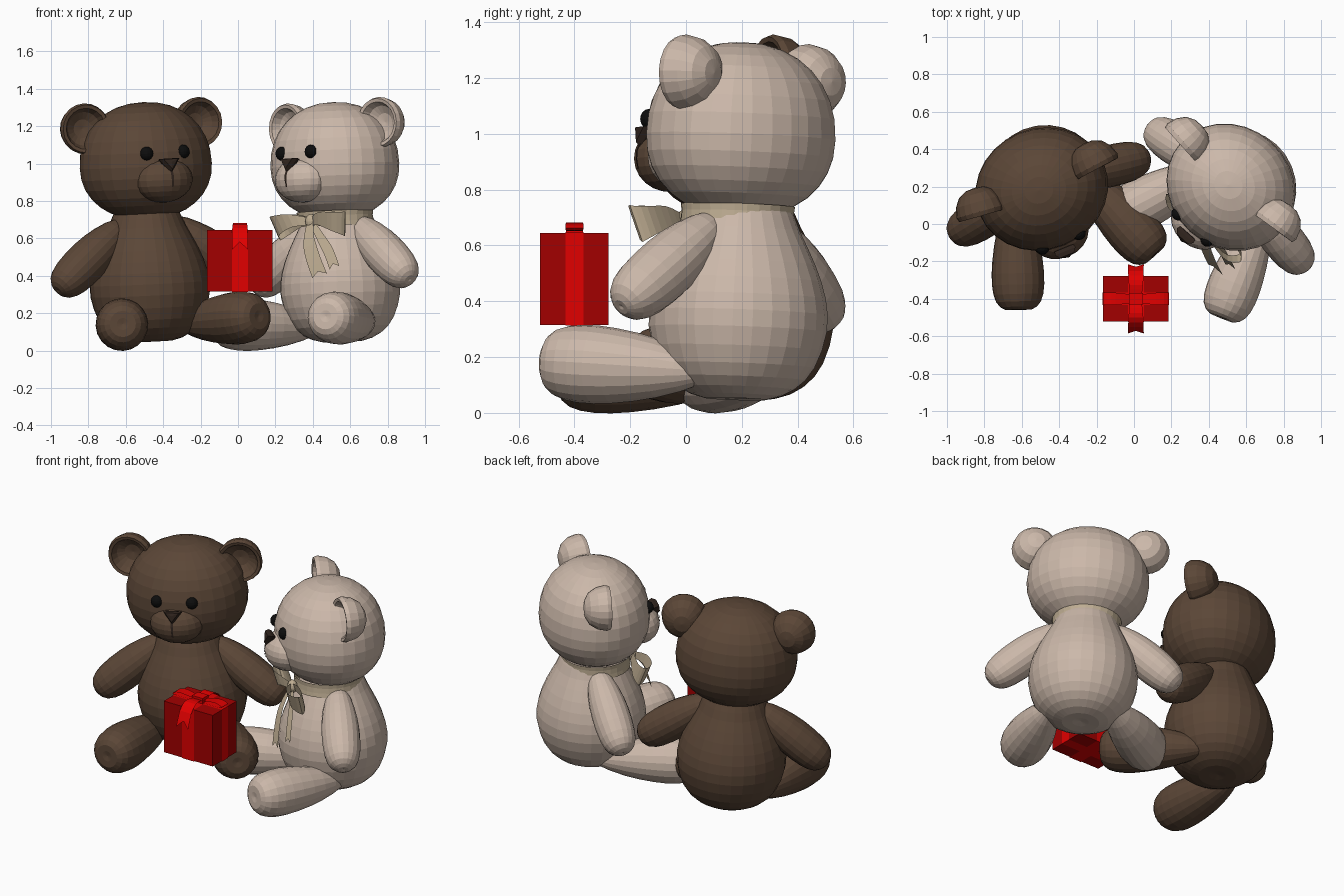
import bpy, bmesh
from math import sin, cos, pi, radians
from mathutils import Matrix, Vector

if "Cube" in bpy.data.objects:
    bpy.data.objects.remove(bpy.data.objects["Cube"])

def material(name, rgb):
    m = bpy.data.materials.new(name)
    m.diffuse_color = (*rgb, 1)
    m.use_nodes = True
    m.node_tree.nodes["Principled BSDF"].inputs["Base Color"].default_value = m.diffuse_color
    return m

BROWN = material("brown_fur", (0.105, 0.062, 0.038))
CREAM = material("cream_fur", (0.60, 0.48, 0.40))
BLACK = material("eye_black", (0.004, 0.004, 0.004))
NOSE = material("nose_dark", (0.03, 0.018, 0.013))
RED = material("box_red", (0.36, 0.0, 0.0))
BRIGHT = material("ribbon_red", (0.75, 0.0, 0.0))
TAN = material("ribbon_tan", (0.52, 0.42, 0.29))

def finish(bm, name, mat, matrix, weld=True):
    if weld:
        bmesh.ops.remove_doubles(bm, verts=bm.verts, dist=1e-5)
        bmesh.ops.recalc_face_normals(bm, faces=bm.faces)
    bm.transform(matrix)
    me = bpy.data.meshes.new(name)
    bm.to_mesh(me)
    bm.free()
    me.materials.append(mat)
    ob = bpy.data.objects.new(name, me)
    bpy.context.collection.objects.link(ob)
    return ob

def smooth_path(pts, k=3):
    """Catmull-Rom curve through the points."""
    p = [Vector(q) for q in pts]
    p = [p[0]] + p + [p[-1]]
    out = []
    for i in range(1, len(p) - 2):
        a, b, c, d = p[i - 1:i + 3]
        for j in range(k):
            t = j / k
            out.append(0.5 * (2 * b + (c - a) * t + (2 * a - 5 * b + 4 * c - d) * t * t
                              + (3 * b - a - 3 * c + d) * t ** 3))
    return out + [p[-1]]

def revolve(name, profile, mat, matrix, n=28, phase=0.0):
    """Turn an (r, z) profile round the z axis."""
    bm = bmesh.new()
    rings = [[bm.verts.new((max(r, 0) * cos(phase + 2 * pi * i / n),
                            max(r, 0) * sin(phase + 2 * pi * i / n), z)) for i in range(n)]
             for r, z in profile]
    for a, b in zip(rings, rings[1:]):
        for i in range(n):
            bm.faces.new((a[i], a[(i + 1) % n], b[(i + 1) % n], b[i]))
    return finish(bm, name, mat, matrix)

def ball(name, c, radii, mat, matrix, n=28, rings=16, power=1.0, low=1.0):
    """Ellipsoid; power < 1 makes it boxier, low scales the lower half."""
    prof = []
    for i in range(rings + 1):
        t = -pi / 2 + pi * i / rings
        s = sin(t)
        prof.append((max(cos(t), 0) ** power, (abs(s) ** power) * (1 if s > 0 else -low)))
    return revolve(name, prof, mat, matrix @ Matrix.Translation(c) @ Matrix.Diagonal((*radii, 1)), n)

def block(name, c, size, mat, matrix=Matrix()):
    bm = bmesh.new()
    bmesh.ops.create_cube(bm, size=1)
    return finish(bm, name, mat, matrix @ Matrix.Translation(c) @ Matrix.Diagonal((*size, 1)))

def strip(name, path, across, widths, mat, matrix=Matrix(), notch=0.0):
    """Flat ribbon along a path; notch > 0 cuts a swallowtail into the end."""
    bm = bmesh.new()
    across = Vector(across).normalized()
    path = [Vector(p) for p in path]
    last = len(path) - 1
    rows = []
    for i, p in enumerate(path):
        f = i / last * (len(widths) - 1)
        j = min(int(f), len(widths) - 2)
        w = widths[j] + (widths[j + 1] - widths[j]) * (f - j)
        mid = p
        if notch and i == last:
            mid = p + (path[-2] - p).normalized() * min(notch, (path[-2] - p).length * 0.95)
        rows.append([bm.verts.new(v) for v in (p - across * w / 2, mid, p + across * w / 2)])
    for a, b in zip(rows, rows[1:]):
        for k in (0, 1):
            bm.faces.new((a[k], a[k + 1], b[k + 1], b[k]))
    return finish(bm, name, mat, matrix, weld=False)

def limb(name, a, b, profile, mat, matrix):
    """Revolved limb whose axis runs from a towards b."""
    a, b = Vector(a), Vector(b)
    rot = (b - a).to_track_quat('Z', 'Y').to_matrix().to_4x4()
    return revolve(name, smooth_path(profile, 2), mat, matrix @ Matrix.Translation(a) @ rot, 20)

TORSO = [(0, .06), (.11, .05), (.21, .09), (.28, .17), (.32, .30), (.312, .42),
         (.27, .54), (.21, .66), (.17, .75), (.12, .80)]
LEG = [(0, 0), (.05, .02), (.105, .18), (.135, .35), (.14, .48), (.12, .57), (.07, .613), (0, .607)]
ARM = [(0, 0), (.055, .01), (.095, .13), (.112, .27), (.106, .42), (.078, .50), (.03, .532), (0, .527)]
EAR = [(0, .14), (.05, .134), (.095, .108), (.124, .064), (.136, .01), (.128, -.014),
       (.11, -.01), (.09, .03), (.05, .055), (0, .063)]

def bear(tag, x, y, turn, fur):
    M = (Matrix.Translation((x, y, 0)) @ Matrix.Rotation(radians(turn), 4, 'Z')
         @ Matrix.Rotation(radians(-3), 4, 'Y'))
    # torso, head, muzzle
    revolve(tag + "_body", smooth_path(TORSO, 2), fur, M)
    ball(tag + "_head", (.006, -.012, .99), (.36, .325, .34), fur, M, power=.93, low=.85)
    ball(tag + "_muzzle", (0, -.27, .915), (.16, .13, .122), fur, M, 20, 12)
    # triangular nose and mouth seam
    face = (M @ Matrix.Translation((0, -.374, 1.003)) @ Matrix.Rotation(radians(75), 4, 'X')
            @ Matrix.Diagonal((.95, .75, 1, 1)))
    revolve(tag + "_nose", [(0, -.03), (.066, -.02), (.072, 0), (.05, .022), (0, .026)],
            NOSE, face, 3, -pi / 2)
    strip(tag + "_mouth", [(0, -.385, .98), (0, -.402, .94), (0, -.404, .91), (0, -.398, .875)],
          (1, 0, 0), (.016, .01), NOSE, M)
    for side, s in (("left", -1), ("right", 1)):
        ball(f"{tag}_{side}_eye", (s * .105, -.308, 1.06), (.036, .034, .037), BLACK, M, 14, 8)
        # cupped ear opening to the front
        revolve(f"{tag}_{side}_ear", EAR, fur, M @ Matrix.Translation((s * .33, -.01, 1.205))
                @ Matrix.Rotation(radians(s * 6), 4, 'Z') @ Matrix.Rotation(radians(-90), 4, 'X'), 20)
        limb(f"{tag}_{side}_arm", (s * .14, 0, .675), (s * .50, -.055, .395), ARM, fur, M)
        limb(f"{tag}_{side}_leg", (s * .18, .01, .14), (s * .39, -.555, .163), LEG, fur, M)
    return M

bear("brown_bear", -.455, .215, 22, BROWN)
M = bear("cream_bear", .56, .175, -42, CREAM)

# neck ribbon with bow on the cream bear
revolve("neck_ribbon", [(.208, .665), (.204, .69), (.202, .72), (.205, .745)], TAN,
        M @ Matrix.Translation((0, -.02, 0)))
K = M @ Matrix.Translation((.03, -.245, .69))
ball("neck_bow_knot", (0, 0, 0), (.035, .03, .04), TAN, K, 12, 8)
for side, s in (("left", -1), ("right", 1)):
    loop = [(0, 0, 0), (s * .1, -.055, .01), (s * .2, -.06, -.01), (s * .25, -.01, -.025),
            (s * .2, .02, -.01), (s * .1, .015, .01), (0, 0, 0)]
    strip(f"neck_bow_{side}_loop", smooth_path(loop), (s * .3, -.25, 1), (.04, .09, .14, .09, .04), TAN, K)
strip("neck_bow_long_tail", smooth_path([(0, -.01, 0), (.05, -.08, -.1), (.11, -.12, -.20), (.18, -.15, -.30)]),
      (1, .1, .2), (.04, .09, .10), TAN, K, .03)
strip("neck_bow_short_tail", smooth_path([(0, 0, 0), (.09, -.03, -.09), (.17, -.06, -.17), (.23, -.085, -.26)]),
      (1, .3, .3), (.03, .06, .06), TAN, K, .03)

# gift box with crossed ribbon bands
G = Matrix.Translation((.01, -.4, .48))
block("gift_box", (0, 0, 0), (.35, .245, .33), RED, G)
X, Y, Z = .1775, .125, .1675
strip("gift_band_front_to_back", [(0, -Y, -Z), (0, -Y, Z), (0, Y, Z), (0, Y, -Z), (0, -Y, -Z)],
      (1, 0, 0), (.085, .085), BRIGHT, G)
strip("gift_band_side_to_side", [(-X, 0, -Z), (-X, 0, Z), (X, 0, Z), (X, 0, -Z), (-X, 0, -Z)],
      (0, 1, 0), (.065, .065), BRIGHT, G)
# gift bow: knot, side loops and notched tails over front and back
block("gift_bow_knot", (0, 0, .185), (.075, .06, .035), BRIGHT, G)
for a, b, s in (("left", "front", -1), ("right", "back", 1)):
    loop = [(0, 0, .175), (s * .06, 0, .19), (s * .13, 0, .198), (s * .176, 0, .182), (s * .13, 0, .172), (0, 0, .172)]
    strip(f"gift_bow_{a}_loop", smooth_path(loop), (0, 1, 0), (.04, .065, .065, .04), BRIGHT, G)
    tail = [(0, 0, .18), (0, s * .05, .192), (0, s * .10, .192), (0, s * .15, .15), (0, s * .185, .06)]
    strip(f"gift_bow_{b}_tail", smooth_path(tail, 2), (1, 0, 0), (.06, .08, .085), BRIGHT, G, .05)
